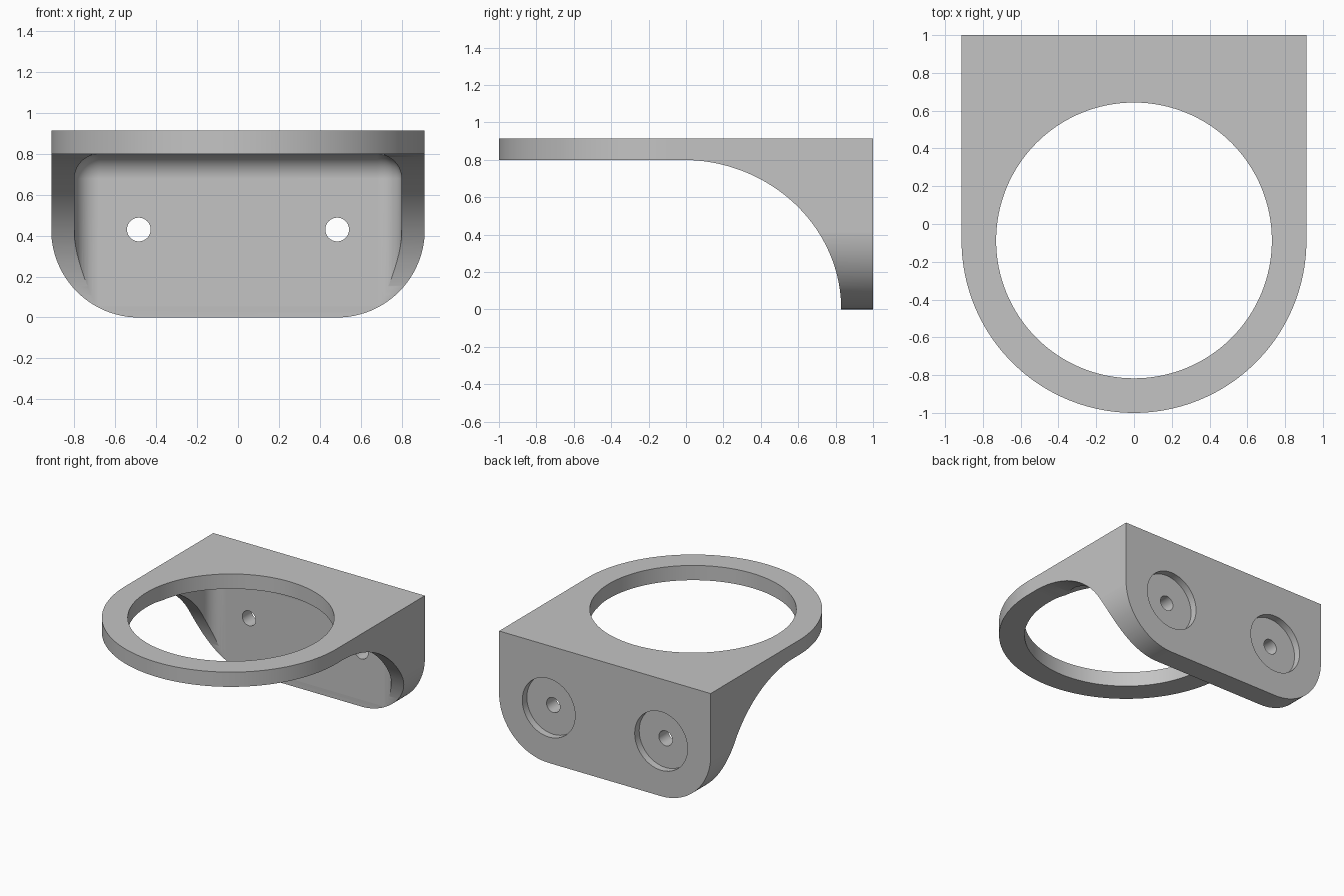
import bpy
import bmesh
from math import sin, cos, pi, radians
from mathutils import Vector

old = bpy.data.objects.get("Cube")
if old:
    bpy.data.objects.remove(old, do_unlink=True)

HALF_W = 0.913      # half width, also the outer ring radius
RING_Y = -0.087     # ring centre
TOP, UNDER = 0.915, 0.8
SCREW_X, SCREW_Z = 0.485, 0.43

grey = bpy.data.materials.new("plain grey")
grey.use_nodes = True
grey.diffuse_color = (0.55, 0.55, 0.55, 1)
grey.node_tree.nodes["Principled BSDF"].inputs["Base Color"].default_value = (0.55, 0.55, 0.55, 1)


def arc(cx, cy, rx, ry, start, end, steps):
    angles = [radians(start + (end - start) * i / steps) for i in range(steps + 1)]
    return [(cx + rx * cos(a), cy + ry * sin(a)) for a in angles]


def to_object(name, bm):
    bmesh.ops.recalc_face_normals(bm, faces=bm.faces)
    mesh = bpy.data.meshes.new(name)
    bm.to_mesh(mesh)
    bm.free()
    mesh.materials.append(grey)
    obj = bpy.data.objects.new(name, mesh)
    bpy.context.collection.objects.link(obj)
    return obj


def prism(name, outline, axis, low, high):
    """Extrude a 2D outline along the given axis (0, 1 or 2)."""
    bm = bmesh.new()
    verts = []
    for p in outline:
        co = list(p)
        co.insert(axis, low)
        verts.append(bm.verts.new(co))
    face = bm.faces.new(verts)
    made = bmesh.ops.extrude_face_region(bm, geom=[face])["geom"]
    shift = Vector((0, 0, 0))
    shift[axis] = high - low
    bmesh.ops.translate(bm, vec=shift, verts=[v for v in made if isinstance(v, bmesh.types.BMVert)])
    return to_object(name, bm)


def circle(cx, cy, r, steps):
    return arc(cx, cy, r, r, 0, 360, steps)[:-1]


def combine(target, tool, operation):
    mod = target.modifiers.new(tool.name, "BOOLEAN")
    mod.operation, mod.solver, mod.object = operation, "EXACT", tool
    bpy.context.view_layer.objects.active = target
    bpy.ops.object.modifier_apply(modifier=mod.name)
    bpy.data.objects.remove(tool, do_unlink=True)


# Bracket side profile: thin shelf sweeping down into the back plate
profile = [(1.2, -0.2), (1.2, TOP), (-1.2, TOP), (-1.2, UNDER)]
profile += arc(-0.02, 0, 0.85, UNDER, 90, 0, 48) + [(0.83, -0.2)]
bracket = prism("ring_bracket", profile, 0, -1.2, 1.2)

# Plan outline: square back, round front
plan = [(HALF_W, 1), (-HALF_W, 1)] + arc(0, RING_Y, HALF_W, HALF_W, 180, 360, 96)
combine(bracket, prism("plan_outline", plan, 2, -1, 2), "INTERSECT")

# Front outline: rounded lower corners
wide = HALF_W + 0.0005
r = wide - SCREW_X
front = [(wide, 1.2), (-wide, 1.2)]
front += arc(-SCREW_X, SCREW_Z, r, SCREW_Z, 180, 270, 24)
front += arc(SCREW_X, SCREW_Z, r, SCREW_Z, 270, 360, 24)
combine(bracket, prism("front_outline", front, 1, -2, 2), "INTERSECT")

# Filleted pocket between the side gussets
bm = bmesh.new()
bmesh.ops.create_cube(bm, size=1)
for v in bm.verts:
    v.co = (0.8 * (1 if v.co.x > 0 else -1),
            0.828 if v.co.y > 0 else -1.5,
            UNDER - 0.001 if v.co.z > 0 else -0.5)
bmesh.ops.bevel(bm, geom=bm.edges[:], offset=0.12, segments=10, profile=0.5, affect="EDGES")
combine(bracket, to_object("pocket", bm), "DIFFERENCE")

# Ring opening
combine(bracket, prism("ring_opening", circle(0, RING_Y, 0.73, 128), 2, 0.7, 1.2), "DIFFERENCE")

# Screw holes with wide recesses in the back
for side in (-1, 1):
    x = side * SCREW_X
    combine(bracket, prism("recess", circle(x, SCREW_Z, 0.228, 64), 1, 0.944, 1.2), "DIFFERENCE")
    combine(bracket, prism("screw_hole", circle(x, SCREW_Z, 0.058, 40), 1, 0.6, 1.3), "DIFFERENCE")

# Smooth curves, crisp edges
bpy.ops.object.select_all(action="DESELECT")
bracket.select_set(True)
bpy.context.view_layer.objects.active = bracket
bpy.ops.object.shade_smooth_by_angle(angle=radians(25))
weighted = bracket.modifiers.new("even_shading", "WEIGHTED_NORMAL")
weighted.keep_sharp = True
